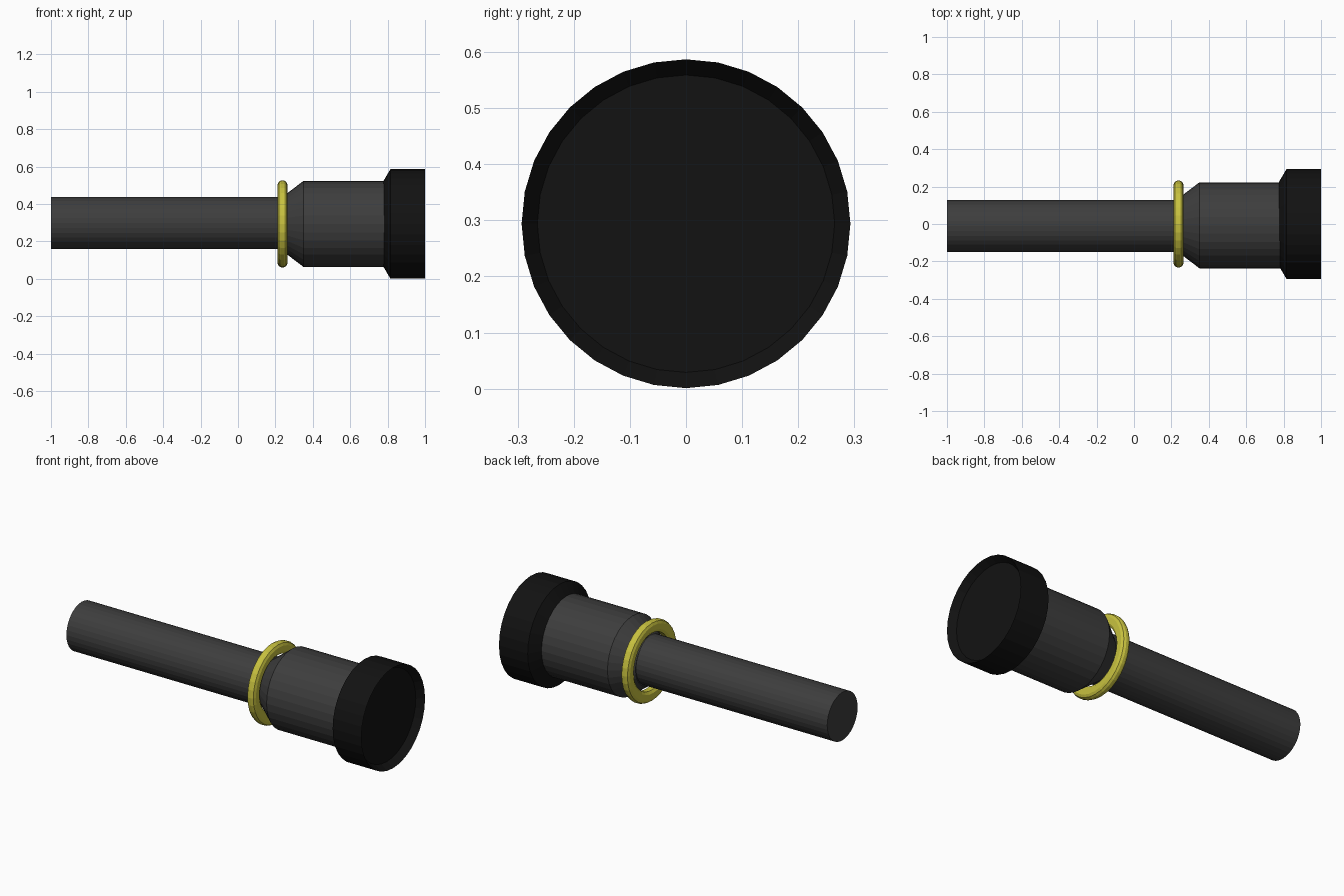
import bpy, bmesh
from math import cos, sin, tau

if "Cube" in bpy.data.objects:
    bpy.data.objects.remove(bpy.data.objects["Cube"])


def material(name, rgb):
    m = bpy.data.materials.new(name)
    m.diffuse_color = (*rgb, 1)
    m.use_nodes = True
    m.node_tree.nodes["Principled BSDF"].inputs["Base Color"].default_value = m.diffuse_color
    return m


def lathe(name, profile, centre, mat, sides=32, loop=False):
    """Spin (x, radius) points round the x axis; cap the ends or close the loop."""
    bm = bmesh.new()
    rings = [[bm.verts.new((x, r * cos(tau * i / sides), r * sin(tau * i / sides)))
              for i in range(sides)] for x, r in profile]
    pairs = list(zip(rings, rings[1:]))
    if loop:
        pairs.append((rings[-1], rings[0]))
    else:
        bm.faces.new(rings[0])
        bm.faces.new(rings[-1])
    for a, b in pairs:
        for i in range(sides):
            j = (i + 1) % sides
            bm.faces.new((a[i], a[j], b[j], b[i]))
    bmesh.ops.recalc_face_normals(bm, faces=bm.faces)
    mesh = bpy.data.meshes.new(name)
    bm.to_mesh(mesh)
    bm.free()
    mesh.materials.append(mat)
    ob = bpy.data.objects.new(name, mesh)
    ob.location = (0, *centre)
    bpy.context.collection.objects.link(ob)
    return ob


grey = material("dark_grey", (0.047, 0.047, 0.047))
black = material("black", (0.006, 0.006, 0.006))
yellow = material("yellow", (0.58, 0.54, 0.05))

# Handle tube, tapered shoulder and barrel in one turned body
lathe("handle", [(-1, 0.14), (0.25, 0.14)], (-0.011, 0.299), grey)
lathe("barrel", [(0.232, 0.14), (0.35, 0.23), (0.8, 0.23)], (-0.007, 0.294), grey)

# Lamp head with flared back and recessed lens
lathe("lamp_head", [(0.775, 0.225), (0.815, 0.293), (1, 0.293), (0.96, 0.265)],
      (0, 0.294), black)

# Collar ring with rounded outer edge
lathe("collar_ring", [(0.222, 0.165), (0.212, 0.18), (0.212, 0.212), (0.219, 0.226),
                      (0.231, 0.232), (0.245, 0.232), (0.257, 0.226), (0.264, 0.212),
                      (0.264, 0.18), (0.254, 0.165)],
      (0, 0.294), yellow, loop=True)
